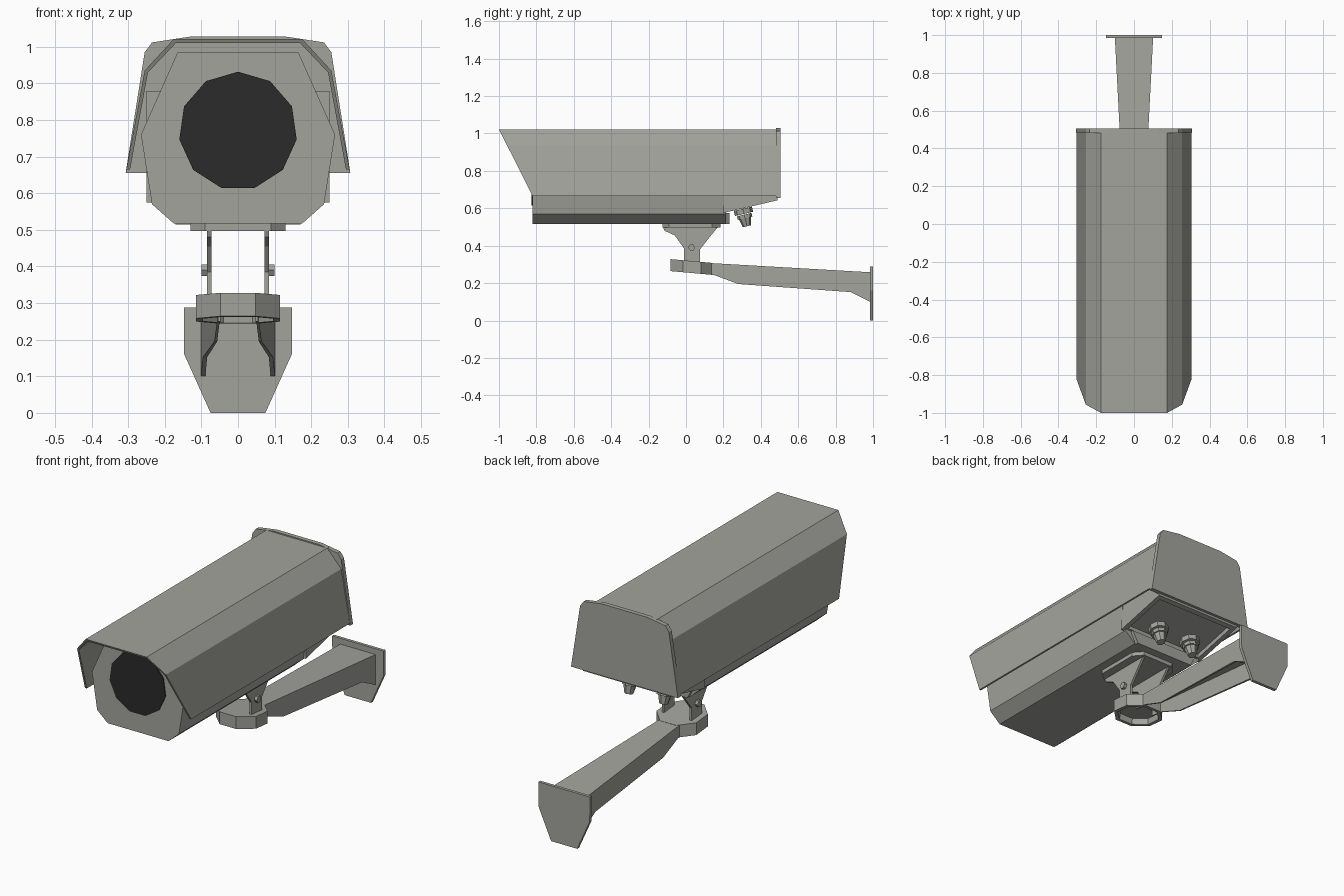
import bpy, bmesh, math
from mathutils import Vector, Matrix

if "Cube" in bpy.data.objects:
    bpy.data.objects.remove(bpy.data.objects["Cube"])


def material(name, rgb):
    m = bpy.data.materials.new(name)
    m.diffuse_color = (*rgb, 1)
    m.use_nodes = True
    m.node_tree.nodes["Principled BSDF"].inputs["Base Color"].default_value = m.diffuse_color
    return m


GREY = material("warm grey metal", (0.37, 0.37, 0.34))
DARK = material("dark glass", (0.024, 0.024, 0.024))


def finish(name, bm, mat=GREY):
    bmesh.ops.recalc_face_normals(bm, faces=bm.faces)
    me = bpy.data.meshes.new(name)
    bm.to_mesh(me)
    bm.free()
    me.materials.append(mat)
    ob = bpy.data.objects.new(name, me)
    bpy.context.collection.objects.link(ob)
    return ob


def prism(name, pts, axis, a, b, mat=GREY, warp=None, recess=None):
    """Extrude a 2D outline along an axis; optionally warp points and
    sink a panel (direction, margin, depth) into one face."""
    place = {'x': lambda p, t: (t, p[0], p[1]),
             'y': lambda p, t: (p[0], t, p[1]),
             'z': lambda p, t: (p[0], p[1], t)}[axis]
    bm = bmesh.new()
    ends = []
    for t in (a, b):
        ends.append([bm.verts.new(place(p, t)) for p in pts])
    n = len(pts)
    bm.faces.new(ends[0])
    bm.faces.new(ends[1])
    for i in range(n):
        j = (i + 1) % n
        bm.faces.new((ends[0][i], ends[0][j], ends[1][j], ends[1][i]))
    if warp:
        for v in bm.verts:
            v.co = warp(v.co)
    bmesh.ops.recalc_face_normals(bm, faces=bm.faces)
    if recess:
        d, margin, depth = recess
        bm.normal_update()
        f = max(bm.faces, key=lambda f: f.normal.dot(Vector(d)))
        bmesh.ops.inset_individual(bm, faces=[f], thickness=margin)
        bmesh.ops.inset_individual(bm, faces=[f], thickness=0.004, depth=-depth)
    return finish(name, bm, mat)


def mirrored(half):
    """Close a right-hand outline by mirroring it across x = 0."""
    return half + [(-x, z) for x, z in reversed(half)]


def ring(n, r, cx=0, cy=0, turn=0.0):
    return [(cx + r * math.cos(turn + 2 * math.pi * i / n),
             cy + r * math.sin(turn + 2 * math.pi * i / n)) for i in range(n)]


# Camera housing with a many-sided section
body = mirrored([(0.175, 0.517), (0.235, 0.57), (0.265, 0.76), (0.165, 0.985)])
prism("housing", body, 'y', -0.82, 0.215)

# Round window in the front face
prism("lens_window", ring(11, 0.162, 0, 0.77, math.pi / 2), 'y', -0.825, -0.818, DARK)

# Raised rear underside with a sunken cable panel
prism("rear_section", [(0.2, 0.575), (0.49, 0.643), (0.49, 0.88), (0.2, 0.88)],
      'x', -0.25, 0.25, recess=((0, 0, -1), 0.035, 0.02))
prism("rear_lip", [(-0.17, 0.515), (0.17, 0.515), (0.2, 0.575), (-0.2, 0.575)],
      'y', 0.21, 0.232)

# Sunshield: thin folded sheet with a slanted front edge
outer = [(0.305, 0.665), (0.255, 0.935), (0.175, 1.022)]
inner = [(0.295, 0.665), (0.246, 0.93), (0.17, 1.01)]
sheet = (outer + [(-x, z) for x, z in reversed(outer)]
         + [(-x, z) for x, z in inner] + list(reversed(inner)))


def slant(co):
    if co.y < 0:
        co.y = -1 + (1.022 - co.z) / 0.357 * 0.18
    return co


prism("sunshield", sheet, 'y', -1, 0.495, warp=slant)

# Rear cap plate
prism("rear_cap", mirrored([(0.307, 0.655), (0.255, 0.985), (0.235, 1.012), (0.13, 1.028)]),
      'y', 0.482, 0.505)

# Cable glands hanging from the rear panel
for side in (-1, 1):
    bm = bmesh.new()
    for r1, r2, depth, mid in ((0.05, 0.05, 0.028, 0.012), (0.04, 0.04, 0.02, -0.016),
                               (0.034, 0.022, 0.05, -0.045)):
        bmesh.ops.create_cone(bm, cap_ends=True, segments=8, radius1=r2, radius2=r1,
                              depth=depth, matrix=Matrix.Translation((0, 0, mid)))
    bm.transform(Matrix.Translation((side * 0.1, 0.31, 0.572)) @ Matrix.Rotation(0.23, 4, 'X'))
    finish("cable_gland", bm)

# Mounting foot under the housing
prism("mount_foot", [(-0.13, -0.09), (-0.09, -0.125), (0.09, -0.125), (0.13, -0.09),
                     (0.13, 0.14), (0.09, 0.185), (-0.09, 0.185), (-0.13, 0.14)],
      'z', 0.497, 0.52)

# Yoke cheeks with pivot bolts
cheek = [(-0.125, 0.505), (-0.115, 0.48), (-0.06, 0.455), (-0.01, 0.385), (-0.01, 0.29),
         (0.075, 0.29), (0.075, 0.38), (0.13, 0.45), (0.175, 0.505)]
for side in (-1, 1):
    prism("yoke_cheek", cheek, 'x', side * 0.073, side * 0.085)
    prism("pivot_bolt", ring(6, 0.018, 0.03, 0.39), 'x', side * 0.085, side * 0.1)


# Swivel disc at the end of the arm, slightly tilted
def tilt(co):
    co.z -= 0.09 * (co.y - 0.03)
    return co


prism("swivel_disc", ring(8, 0.124, 0, 0.032, math.pi / 8), 'z', 0.254, 0.318,
      warp=tilt, recess=((0, 0, -1), 0.02, 0.03))


# Wall arm: channel open below, widening toward the wall
def widen(co):
    co.x *= 0.05 + 0.052 * co.y
    return co


def arm_widen(co):
    co.x *= 0.049 + 0.052 * co.y
    return co


flank = [(0.08, 0.31), (0.08, 0.25), (0.15, 0.243), (0.28, 0.195), (0.88, 0.152),
         (0.985, 0.1), (0.985, 0.258)]
for side in (-1, 1):
    prism("arm_side", flank, 'x', side * 0.88, side, warp=widen)
prism("arm_top", [(0.08, 0.31), (0.985, 0.258), (0.985, 0.246), (0.08, 0.298)],
      'x', -1, 1, warp=arm_widen)

# Wall plate with a shallow back recess
prism("wall_plate", mirrored([(0.075, 0.003), (0.147, 0.16), (0.148, 0.288)]), 'y', 0.984, 1.0)
bpy.data.objects["wall_plate"].data.vertices.foreach_get
for v in bpy.data.objects["wall_plate"].data.vertices:
    v.co.z -= 0.003 if v.co.z < 0.01 else 0
